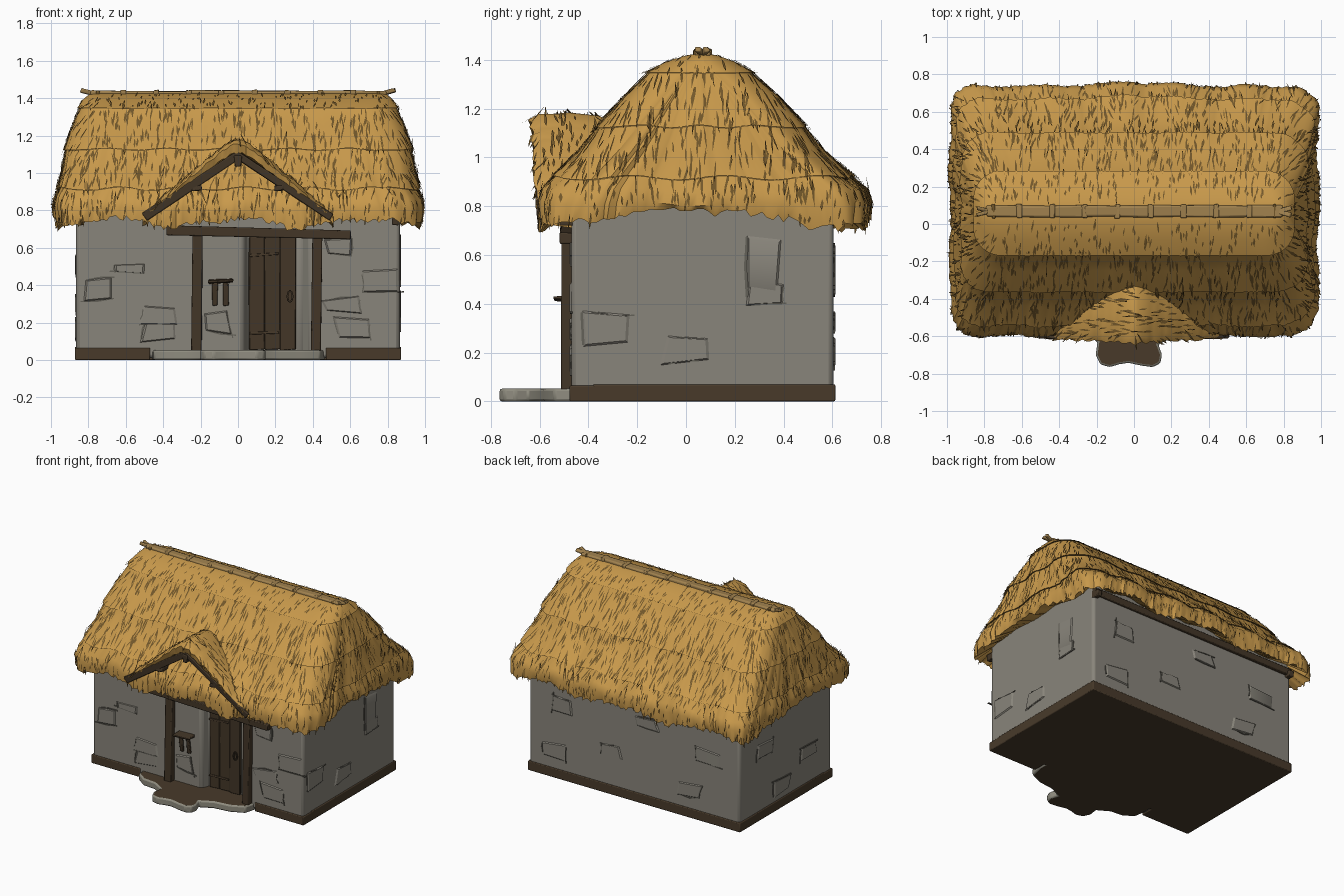
import bpy, bmesh, math, random
from mathutils import Vector, Matrix

if "Cube" in bpy.data.objects:
    bpy.data.objects.remove(bpy.data.objects["Cube"])

random.seed(4)
R = random.uniform


def material(name, *rgb):
    m = bpy.data.materials.new(name)
    lin = [((c / 255 + 0.055) / 1.055) ** 2.4 for c in rgb]
    m.diffuse_color = (*lin, 1)
    m.use_nodes = True
    m.node_tree.nodes["Principled BSDF"].inputs["Base Color"].default_value = m.diffuse_color
    return m


THATCH = material("thatch", 200, 153, 75)
STREAK = material("dark straw", 114, 87, 42)
STONE = material("wall stone", 137, 133, 123)
CRACK = material("stone crack", 100, 97, 88)
TIMBER = material("dark timber", 67, 54, 39)
GROOVE = material("timber groove", 54, 44, 32)
EARTH = material("earth", 72, 58, 42)
POLE = material("ridge wood", 160, 129, 78)
PATH = material("path stone", 143, 140, 127)


def make(name, bm, *mats, bevel=0, angle=30):
    me = bpy.data.meshes.new(name)
    if bevel:
        bmesh.ops.recalc_face_normals(bm, faces=bm.faces)
    bm.to_mesh(me)
    bm.free()
    ob = bpy.data.objects.new(name, me)
    bpy.context.collection.objects.link(ob)
    for m in mats:
        me.materials.append(m)
    if bevel:
        mod = ob.modifiers.new("bevel", "BEVEL")
        mod.width, mod.segments, mod.limit_method, mod.material = bevel, 2, "ANGLE", 0
    bpy.ops.object.select_all(action="DESELECT")
    ob.select_set(True)
    bpy.context.view_layer.objects.active = ob
    bpy.ops.object.shade_smooth_by_angle(angle=math.radians(angle))
    return ob


def bar(bm, p, q, w, h):
    """Box from p to q, w wide and h high across its length."""
    p, q = Vector(p), Vector(q)
    rot = (q - p).to_track_quat("X", "Z").to_matrix().to_4x4()
    mat = Matrix.Translation((p + q) / 2) @ rot @ Matrix.Diagonal(((q - p).length, w, h, 1))
    return bmesh.ops.create_cube(bm, size=1, matrix=mat)["verts"]


def beam(name, p, q, w, h, mat=TIMBER, bevel=0.006):
    bm = bmesh.new()
    for v in bar(bm, p, q, w, h):
        v.co += Vector((R(-1, 1), R(-1, 1), R(-1, 1))) * 0.004
    return make(name, bm, mat, bevel=bevel)


def box(bm, x0, x1, y0, y1, z0, z1):
    return bar(bm, (x0, (y0 + y1) / 2, (z0 + z1) / 2), (x1, (y0 + y1) / 2, (z0 + z1) / 2), y1 - y0, z1 - z0)


def prism(bm, pts, z0, z1):
    f = bm.faces.new([bm.verts.new((x, y, z0)) for x, y in pts])
    for v in bmesh.ops.extrude_face_region(bm, geom=[f], use_keep_orig=True)["geom"]:
        if isinstance(v, bmesh.types.BMVert):
            v.co.z = z1


# Walls with a shallow door recess
bm = bmesh.new()
prism(bm, [(-.865, -.47), (.03, -.47), (.055, -.40), (.335, -.40), (.385, -.47),
           (.865, -.47), (.865, .605), (-.865, .605)], 0.01, 0.86)
make("walls", bm, STONE, bevel=0.02)
bm = bmesh.new()
box(bm, .0, .41, -.468, -.36, .66, .85)
make("wall_over_door", bm, STONE, bevel=0.004)

# Earth plinth
bm = bmesh.new()
box(bm, -.872, .872, -.38, .612, 0, .07)
for s in (-1, 1):
    box(bm, min(s * .47, s * .872), max(s * .47, s * .872), -.477, -.3, 0, .065)
make("plinth", bm, EARTH, bevel=0.006)

# Raised stones and cracks on the walls: wall, along, height, width, tall
bm, cr = bmesh.new(), bmesh.new()
walls = {"f": lambda u, z: Vector((u, -.470, z)), "b": lambda u, z: Vector((u, .605, z)),
         "r": lambda u, z: Vector((.865, u, z)), "l": lambda u, z: Vector((-.865, u, z))}
stones = [("f", -.42, .24, .2, .08), ("f", -.43, .15, .16, .1), ("f", -.57, .49, .16, .05),
          ("f", -.75, .38, .16, .12), ("f", -.12, .20, .14, .1), ("f", .56, .29, .2, .08),
          ("f", .62, .17, .2, .1), ("f", .76, .42, .16, .12), ("f", .54, .60, .14, .08),
          ("r", .32, .56, .13, .22), ("r", .33, .44, .13, .1),
          ("r", .0, .21, .18, .1), ("r", -.33, .30, .18, .14),
          ("l", .3, .5, .18, .1), ("l", -.2, .3, .2, .1), ("l", .1, .16, .18, .1),
          ("b", -.6, .48, .2, .1), ("b", -.45, .2, .2, .1), ("b", .2, .32, .18, .09),
          ("b", .6, .55, .16, .1), ("b", .65, .2, .2, .1), ("b", -.1, .6, .18, .08)]
for k, u, z, w, h in stones:
    at = walls[k]
    c = [Vector((u + a * w / 2 + R(-.02, .02), z + b * h / 2 + R(-.015, .015)))
         for a, b in ((-1, -1), (1, -1), (1, 1), (-1, 1))]
    out = (at(0, 0) * Vector((1, 1, 0))).normalized() if k in "fb" else Vector((1 if k == "r" else -1, 0, 0))
    lo = [bm.verts.new(at(*q)) for q in c]
    mid = sum(c, Vector((0, 0))) / 4
    hi = [bm.verts.new(at(*q.lerp(mid, .12)) + out * .007) for q in c]
    faces = [bm.faces.new(hi)] + [bm.faces.new((lo[i], lo[i - 1], hi[i - 1], hi[i])) for i in range(4)]
    for f in faces:
        f.normal_update()
        if f.normal.dot(out) < 0:
            f.normal_flip()
    for i in random.sample(range(4), 2):
        a, b = c[i], c[(i + 1) % 4]
        s, e = a.lerp(b, R(-.2, .2)), a.lerp(b, R(.7, 1.2))
        m = (s + e) / 2 + Vector((R(-.012, .012), R(-.012, .012)))
        thin = R(.005, .008)
        # bar width runs across the wall except for upright cracks on the side walls
        size = (thin, .012) if k in "rl" and i % 2 else (.012, thin)
        for p, q in ((s, m), (m, e)):
            bar(cr, at(*p), at(*q), *size)
make("wall_stones", bm, STONE)
make("wall_cracks", cr, CRACK)

# Doorstep slab with an earthy top and a worn stone rim
half = [(-.46, -.44), (-.45, -.52), (-.38, -.57), (-.28, -.58), (-.195, -.63), (-.205, -.70), (-.18, -.75),
        (-.13, -.765), (-.08, -.75), (-.03, -.742), (.04, -.757), (.10, -.765), (.14, -.745), (.15, -.70),
        (.13, -.645), (.22, -.6), (.34, -.585), (.44, -.54), (.465, -.44)]
bm = bmesh.new()
prism(bm, half + [(.465, -.36), (-.46, -.36)], 0, .052)
bmesh.ops.recalc_face_normals(bm, faces=bm.faces)
for f in bm.faces:
    f.material_index = int(abs(f.normal.z) > .5)
make("doorstep", bm, PATH, EARTH, bevel=0.01)

# Door: planks, straps, ring handle
for i in range(3):
    x = .10 + i * .083
    beam("door_plank", (x, -.405, .055), (x, -.405, .66), .03, .079, bevel=.004)
beam("door_backing", (.06, -.40, .355), (.31, -.40, .355), .03, .6, GROOVE)
for z in (.14, .56):
    beam("door_strap", (.062, -.422, z), (.22, -.422, z + .008), .01, .014, TIMBER, .002)
bm = bmesh.new()
for i in range(10):
    a, b = i * math.tau / 10, (i + 1) * math.tau / 10
    bar(bm, (.278 + .014 * math.cos(a), -.43, .34 + .03 * math.sin(a)),
        (.278 + .014 * math.cos(b), -.43, .34 + .03 * math.sin(b)), .009, .009)
make("door_handle", bm, GROOVE)

# Porch posts and lintel
beam("left_post", (-.222, -.487, .045), (-.215, -.487, .68), .045, .052)
beam("right_post", (.418, -.487, .045), (.425, -.487, .68), .045, .056)
beam("porch_lintel", (-.38, -.49, .692), (.605, -.49, .668), .055, .052)

# Wall shelf on two brackets
beam("shelf", (-.16, -.505, .418), (-.025, -.505, .424), .075, .02)
for x in (-.123, -.065):
    beam("shelf_bracket", (x, -.478, .29), (x, -.495, .412), .03, .018)

# Wall plates under the eaves
for s in (-1, 1):
    beam("side_wall_plate", (s * .842, -.52, .745), (s * .842, .65, .745), .04, .045)
beam("back_wall_plate", (-.86, .605, .765), (.86, .605, .765), .04, .05)


# Thatch: stacked rounded outlines with overlapping courses
def outline(hx, y0, y1, r):
    r = min(r, (y1 - y0) / 2 - .002)
    cs = [(hx - r, y0 + r), (hx - r, y1 - r), (r - hx, y1 - r), (r - hx, y0 + r)]
    out = []
    for k, n in enumerate((44, 90, 44, 90)):
        arc = [Vector((cs[k][0] + r * math.cos(a), cs[k][1] + r * math.sin(a)))
               for a in [math.pi / 2 * (k - 1 + i / 10) for i in range(11)]]
        a = math.pi / 2 * k
        nxt = Vector(cs[(k + 1) % 4]) + r * Vector((math.cos(a), math.sin(a)))
        out += arc[:-1] + [arc[-1].lerp(nxt, i / n) for i in range(n)]
    return out


levels = [(.83, .84, -.44, .59, .05, 0), (.765, .97, -.59, .73, .13, 2), (.81, .985, -.6, .74, .15, 0),
          (.865, .975, -.585, .722, .16, 0), (.92, .952, -.535, .66, .16, 1), (1.02, .935, -.44, .56, .16, 0),
          (1.13, .918, -.355, .48, .16, 1), (1.25, .885, -.25, .375, .15, 0), (1.35, .85, -.16, .275, .15, 1),
          (1.39, .83, -.085, .205, .13, 0), (1.418, .80, .0, .13, .06, 0), (1.425, .76, .045, .085, .02, 0)]
rings = []
for z, hx, y0, y1, r, kind in levels:
    if kind == 1:  # dark seam, then the lip of the next course
        rings += [(z - .007, hx, y0, y1, r, 0, 0), (z, hx - .002, y0 + .003, y1 - .003, r, 1, 0),
                  (z - .003, hx + .009, y0 - .009, y1 + .009, r, 1, 0)]
    else:
        rings.append((z, hx, y0, y1, r, 0, kind))
bm, prev = bmesh.new(), None
col = [R(-1, 1) for _ in range(308)]
for z, hx, y0, y1, r, dark, jag in rings:
    ring = []
    for j, p in enumerate(outline(hx, y0, y1, r)):
        low = max(0, min(1, (1.38 - z) / .4))
        out = Vector((p.x / hx, (p.y - .06) / .7))
        p = p + out * (col[j] * .006 + .007 * math.sin(j * .31 + z * 4)) * low
        if p.y > .3 and z < 1:
            p.y += .02 * math.exp(-(p.x / .2) ** 2)
        dz = .009 * math.sin(j * .33 + z * 9) * low
        if jag:
            dz += .022 * math.cos(p.x * 9.5) * (abs(p.y) > .5) + .025 * math.cos(p.y * 5) + R(-.024, .01)
            p = p + out * R(-.008, .012)
        ring.append(bm.verts.new((p.x, p.y, z + dz)))
    if prev:
        for j in range(len(ring)):
            k = (j + 1) % len(ring)
            bm.faces.new((prev[j], prev[k], ring[k], ring[j])).material_index = dark
    prev = ring
bm.faces.new(prev)


def streaks(name, bm, count):
    """Thin dark straw slivers lying down the slope of the thatch."""
    bm.normal_update()
    fs = [f for f in bm.faces if f.material_index == 0 and f.normal.z > -.2
          and len(f.verts) == 4 and f.calc_center_median().z < 1.405]
    sb = bmesh.new()
    for f in random.choices(fs, [f.calc_area() for f in fs], k=count):
        v, s, t = [w.co for w in f.verts], random.random(), random.random()
        c = v[0].lerp(v[1], s).lerp(v[3].lerp(v[2], s), t) + f.normal * .005
        d = (Vector((0, 0, -1)) + f.normal * f.normal.z).normalized()
        side = f.normal.cross(d)
        d = (d + side * R(-.16, .16)).normalized() * R(.022, .06)
        if c.z < .85 or c.z > 1.34:
            d *= .6
        side = side * R(.004, .0072)
        n = sb.faces.new([sb.verts.new(q) for q in (c - d, c - d * .3 + side, c + d, c + d * .3 - side)])
        n.normal_update()
        if n.normal.dot(f.normal) < 0:
            n.normal_flip()
    make(name, sb, STREAK)


streaks("roof_straw", bm, 2300)
make("thatched_roof", bm, THATCH, STREAK, angle=40)

# Thatched gable over the door
bm, rows = bmesh.new(), []
N = 48
for under, y in ((1, -.25), (1, -.625), (0, -.638), (0, -.6), (0, -.48), (0, -.36), (0, -.25)):
    row = []
    for i in range(N + 1):
        x = -.51 + 1.02 * i / N
        z = 1.178 - .86 * (math.hypot(x, .05) - .05) + R(-.006, .006) - (.072 - .05 * abs(x)) * under
        z -= .022 * (y == -.638) + .05 * (y == -.25) + .01 * (y == -.36)
        front = (.03 * abs(x) / .5 + R(-.01, .008)) * (y < -.55)
        row.append(bm.verts.new((x, y + front, z)))
    rows.append(row)
for a, b in zip(rows, rows[1:] + rows[:1]):
    for i in range(N):
        bm.faces.new((a[i], a[i + 1], b[i + 1], b[i]))
for i in (0, N):
    bm.faces.new([r[i] for r in rows])
bmesh.ops.recalc_face_normals(bm, faces=bm.faces)
streaks("gable_straw", bm, 300)
make("gable_thatch", bm, THATCH, angle=40)
for s in (-1, 1):
    beam("gable_rafter", (s * .5, -.592, .765), (s * -.01, -.60, 1.1), .04, .042)
    beam("rafter_peg", (s * .22, -.615, .92), (s * .22, -.45, .92), .05, .03)
beam("gable_ridge_end", (0, -.625, 1.065), (0, -.40, 1.065), .035, .06)

# Ridge pole in short lengths, with bindings and crossed ends
for i in range(9):
    x = -.79 + i * .1755
    z = 1.425 + R(-.003, .003)
    beam("ridge_pole", (x, .068, z), (x + .18, .068, z), .062, .03, POLE, .01)
    if i:
        beam("ridge_binding", (x, .032, 1.425), (x, .104, 1.425), .03, .036, POLE)
for s in (-1, 1):
    for dy in (-.02, .02):
        beam("ridge_end_stick", (s * .70, .068 - dy, 1.405), (s * .84, .068 + dy, 1.442), .022, .022, POLE)
    beam("ridge_end_tie", (s * .75, .03, 1.42), (s * .75, .106, 1.42), .02, .04, STREAK)
